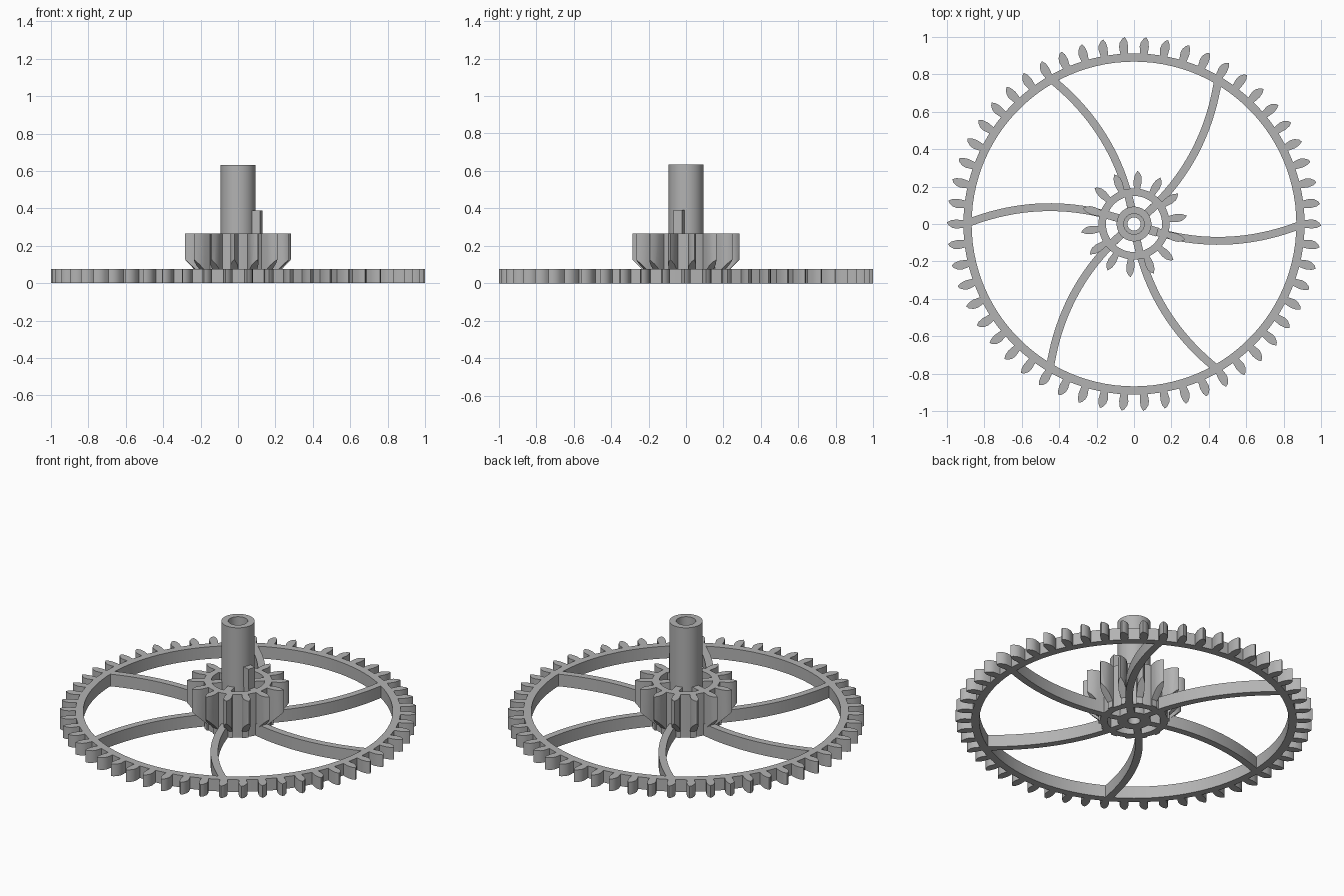
import bpy, bmesh, math
from mathutils import Matrix, Vector

if "Cube" in bpy.data.objects:
    bpy.data.objects.remove(bpy.data.objects["Cube"], do_unlink=True)

GREY = (0.45, 0.45, 0.45, 1.0)
mat = bpy.data.materials.new("plain grey")
mat.use_nodes = True
mat.diffuse_color = GREY
mat.node_tree.nodes["Principled BSDF"].inputs["Base Color"].default_value = GREY

WHEEL_TOP = 0.075
PINION_TOP = 0.265


def finish(name, bm):
    bmesh.ops.recalc_face_normals(bm, faces=bm.faces[:])
    mesh = bpy.data.meshes.new(name)
    bm.to_mesh(mesh)
    bm.free()
    mesh.materials.append(mat)
    obj = bpy.data.objects.new(name, mesh)
    bpy.context.collection.objects.link(obj)
    return obj


def smooth(obj):
    bpy.ops.object.select_all(action="DESELECT")
    obj.select_set(True)
    bpy.context.view_layer.objects.active = obj
    bpy.ops.object.shade_smooth_by_angle(angle=math.radians(30))


def polar(r, a):
    return (r * math.cos(a), r * math.sin(a))


def circle(r, n):
    return [polar(r, i * math.tau / n) for i in range(n)]


def extrude_outline(name, loops, z0, z1):
    """Fill nested flat loops and extrude them upwards."""
    bm = bmesh.new()
    edges = []
    for loop in loops:
        vs = [bm.verts.new((x, y, z0)) for x, y in loop]
        edges += [bm.edges.new((v, vs[i - 1])) for i, v in enumerate(vs)]
    bmesh.ops.triangle_fill(bm, use_beauty=True, edges=edges, normal=(0, 0, 1))
    ext = bmesh.ops.extrude_face_region(bm, geom=bm.faces[:], use_keep_orig=True)
    top = [g for g in ext["geom"] if isinstance(g, bmesh.types.BMVert)]
    bmesh.ops.translate(bm, verts=top, vec=(0, 0, z1 - z0))
    return finish(name, bm)


def gear_outline(count, root, tooth, phase, arc_steps):
    """tooth lists (radius, sideways offset) going counter-clockwise."""
    pts = []
    step = math.tau / count
    for i in range(count):
        a = phase + i * step
        turn = Matrix.Rotation(a, 2)
        pts += [tuple(turn @ Vector(p)) for p in tooth]
        half = math.asin(tooth[-1][1] / root)
        for k in range(1, arc_steps):
            t = k / arc_steps
            pts.append(polar(root, a + half + (step - 2 * half) * t))
    return pts


def lathe(name, profile, steps=64):
    """Revolve a closed (radius, z) profile about the vertical axis."""
    bm = bmesh.new()
    rings = [[bm.verts.new((*polar(r, i * math.tau / steps), z))
              for r, z in profile] for i in range(steps)]
    n = len(profile)
    for i in range(steps):
        a, b = rings[i - 1], rings[i]
        for j in range(n):
            bm.faces.new((a[j - 1], b[j - 1], b[j], a[j]))
    bmesh.ops.remove_doubles(bm, verts=bm.verts[:], dist=1e-5)
    return finish(name, bm)


def spoke_y(x):
    """Height of the curved spoke's centre line for the spoke along +x."""
    return -0.033 - 0.154 * (x - 0.09) + 0.44 * (x - 0.09) * (x - 0.46)


def spoke_outline(x0, x1, half, angle, steps):
    left, right = [], []
    for i in range(steps + 1):
        x = x0 + (x1 - x0) * i / steps
        slope = (spoke_y(x + 0.001) - spoke_y(x - 0.001)) / 0.002
        side = Vector((-slope, 1)).normalized() * half
        left.append(Vector((x, spoke_y(x))) + side)
        right.append(Vector((x, spoke_y(x))) - side)
    turn = Matrix.Rotation(angle, 2)
    return [tuple(turn @ p) for p in right + left[::-1]]


# Large toothed rim
wheel_tooth = [(0.912, -0.020), (0.95, -0.024), (0.98, -0.020), (1.0, -0.009),
               (0.992, 0.006), (0.972, 0.020), (0.95, 0.025), (0.912, 0.020)]
rim = extrude_outline("wheel_rim", [
    gear_outline(54, 0.912, wheel_tooth, 0, 3), circle(0.868, 108)], 0, WHEEL_TOP)
smooth(rim)

# Pinion with teeth tapering into the hub underneath
pinion_tooth = [(0.19, -0.017), (0.23, -0.022), (0.255, -0.019), (0.275, -0.008),
                (0.286, 0.005), (0.26, 0.018), (0.23, 0.022), (0.19, 0.017)]
pinion = extrude_outline("pinion", [
    gear_outline(14, 0.19, pinion_tooth, math.radians(8), 4), circle(0.15, 56)],
    0, PINION_TOP)
cutter = lathe("taper_cutter", [(0, -0.1), (0.2, -0.1), (0.2, 0.04), (0.5, 0.34), (0, 0.34)])
cutter.hide_render = True
mod = pinion.modifiers.new("taper", "BOOLEAN")
mod.operation = "INTERSECT"
mod.solver = "EXACT"
mod.object = cutter
bpy.context.view_layer.objects.active = pinion
bpy.ops.object.modifier_apply(modifier=mod.name)
bpy.data.objects.remove(cutter, do_unlink=True)
smooth(pinion)

# Hollow shaft with a narrower hole at the bottom
smooth(lathe("shaft", [(0.035, 0), (0.093, 0), (0.093, 0.633), (0.055, 0.633),
                       (0.055, WHEEL_TOP), (0.035, WHEEL_TOP)]))

# Curved spokes and the hub webs that continue them
for i in range(6):
    angle = i * math.pi / 3
    smooth(extrude_outline(f"spoke_{i + 1}", [
        spoke_outline(0.075, 0.885, 0.021, angle, 20)], 0, WHEEL_TOP))
    extrude_outline(f"hub_web_{i + 1}", [
        spoke_outline(0.075, 0.16, 0.021, angle, 3)], WHEEL_TOP, PINION_TOP)

# Raised locating key beside the shaft
extrude_outline("locating_key", [
    spoke_outline(0.075, 0.125, 0.024, 0, 2)], PINION_TOP, 0.39)
